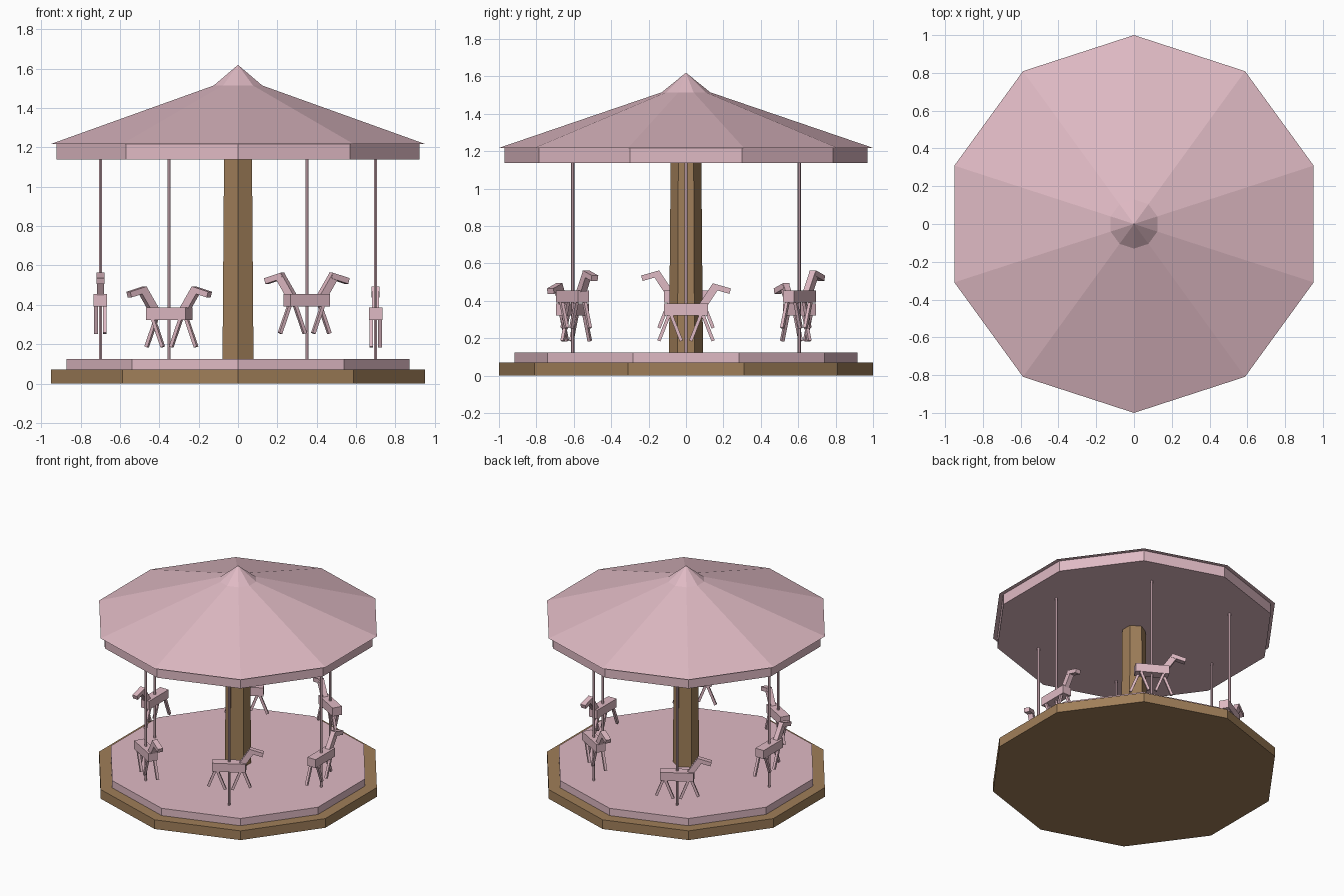
import bpy, bmesh, math
from mathutils import Vector, Matrix

if "Cube" in bpy.data.objects:
    bpy.data.objects.remove(bpy.data.objects["Cube"])


def material(name, rgb):
    m = bpy.data.materials.new(name)
    m.diffuse_color = (*rgb, 1)
    m.use_nodes = True
    m.node_tree.nodes["Principled BSDF"].inputs["Base Color"].default_value = m.diffuse_color
    return m


PINK = material("pink", (0.74, 0.49, 0.55))
WOOD = material("wood", (0.35, 0.21, 0.10))


def finish(name, bm, mat):
    bmesh.ops.recalc_face_normals(bm, faces=bm.faces)
    me = bpy.data.meshes.new(name)
    bm.to_mesh(me)
    bm.free()
    me.materials.append(mat)
    ob = bpy.data.objects.new(name, me)
    bpy.context.collection.objects.link(ob)
    return ob


def turned(name, profile, sides, mat, location=(0, 0, 0)):
    """Solid with regular polygon rings (radius, z), first corner towards +y."""
    bm = bmesh.new()
    rings = []
    for r, z in profile:
        if r == 0:
            rings.append([bm.verts.new((0, 0, z))] * sides)
        else:
            rings.append([bm.verts.new((r * math.sin(math.tau * i / sides),
                                        r * math.cos(math.tau * i / sides), z))
                          for i in range(sides)])
    for a, b in zip(rings, rings[1:]):
        for i in range(sides):
            j = (i + 1) % sides
            bm.faces.new(list(dict.fromkeys([a[i], a[j], b[j], b[i]])))
    for ring in (rings[0], rings[-1]):
        if ring[0] is not ring[1]:
            bm.faces.new(ring)
    ob = finish(name, bm, mat)
    ob.location = location
    return ob


def bar(bm, start, end, width, depth):
    """Box running from start to end; width is across y."""
    a, b = Vector(start), Vector(end)
    z = (b - a).normalized()
    x = Vector((0, 1, 0)).cross(z).normalized()
    y = z.cross(x)
    rot = Matrix((x, y, z)).transposed().to_4x4()
    mat = Matrix.Translation((a + b) / 2) @ rot @ Matrix.Diagonal(
        (depth, width, (b - a).length, 1))
    bmesh.ops.create_cube(bm, size=1, matrix=mat)


def horse(name, location, heading):
    """Horse facing local +x, origin in the middle of its body."""
    bm = bmesh.new()
    # body
    bar(bm, (-0.117, 0, 0), (0.117, 0, 0), 0.07, 0.064)
    # neck and head
    bar(bm, (0.083, 0, 0.01), (0.158, 0, 0.124), 0.036, 0.042)
    bar(bm, (0.138, 0, 0.126), (0.236, 0, 0.098), 0.04, 0.03)
    # striding legs
    for end in (-1, 1):
        for side in (-1, 1):
            hip = end * 0.085
            bar(bm, (hip, side * 0.022, -0.015),
                (hip + end * side * 0.06, side * 0.022, -0.168), 0.018, 0.018)
    ob = finish(name, bm, PINK)
    ob.location = location
    ob.rotation_euler.z = heading
    return ob


# platform
turned("base", [(1, 0), (1, 0.07)], 10, WOOD)
turned("deck", [(0.916, 0.07), (0.916, 0.125)], 10, PINK)

# centre column
turned("column", [(0.091, 0.125), (0.082, 1.14)], 6, WOOD)

# canopy
turned("valance", [(0.97, 1.138), (0.97, 1.218)], 10, PINK)
turned("roof", [(1, 1.218), (0.13, 1.515), (0, 1.62)], 10, PINK)

# six horses on poles, alternately low and high, running counterclockwise
for k in range(6):
    a = math.tau * k / 6
    x, y = 0.7 * math.cos(a), 0.7 * math.sin(a)
    turned(f"pole_{k + 1}", [(0.009, 0.12), (0.009, 1.145)], 6, PINK, (x, y, 0))
    horse(f"horse_{k + 1}", (x, y, 0.354 + 0.069 * (k % 2)), a + math.pi / 2)
